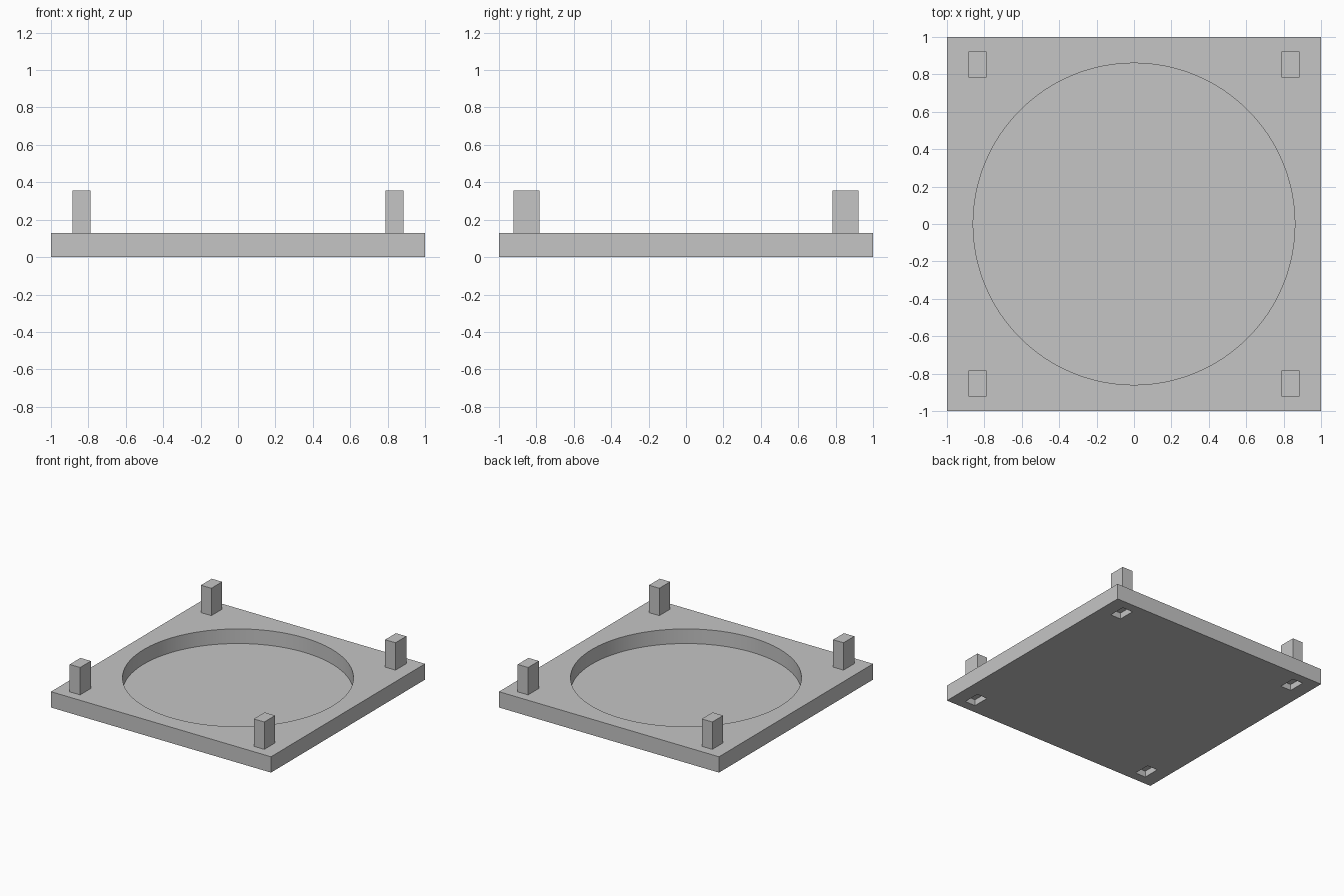
import bpy
import bmesh
import math

if "Cube" in bpy.data.objects:
    bpy.data.objects.remove(bpy.data.objects["Cube"], do_unlink=True)

TOP = 0.13          # plate thickness
FLOOR = 0.01        # height of the recess floor
PEG_X, PEG_Y = 0.837, 0.852
PEG_W, PEG_D = 0.095, 0.14

grey = bpy.data.materials.new("light grey")
grey.use_nodes = True
colour = (0.56, 0.56, 0.56, 1)
grey.diffuse_color = colour
grey.node_tree.nodes["Principled BSDF"].inputs["Base Color"].default_value = colour


def finish(name, bm):
    mesh = bpy.data.meshes.new(name)
    bm.to_mesh(mesh)
    bm.free()
    mesh.materials.append(grey)
    obj = bpy.data.objects.new(name, mesh)
    bpy.context.collection.objects.link(obj)
    return obj


def box(name, x, y, w, d, z0, z1):
    bm = bmesh.new()
    bmesh.ops.create_cube(bm, size=1)
    for v in bm.verts:
        v.co = (x + v.co.x * w, y + v.co.y * d, z0 + (v.co.z + 0.5) * (z1 - z0))
    return finish(name, bm)


def disc(name, radius, z0, z1):
    bm = bmesh.new()
    bmesh.ops.create_cone(bm, cap_ends=True, segments=128, radius1=radius,
                          radius2=radius, depth=z1 - z0)
    bmesh.ops.translate(bm, verts=bm.verts, vec=(0, 0, (z0 + z1) / 2))
    return finish(name, bm)


def cut(target, cutter):
    cutter.hide_render = True
    mod = target.modifiers.new("cut", 'BOOLEAN')
    mod.operation = 'DIFFERENCE'
    mod.solver = 'EXACT'
    mod.object = cutter
    bpy.ops.object.select_all(action='DESELECT')
    target.select_set(True)
    bpy.context.view_layer.objects.active = target
    bpy.ops.object.modifier_apply(modifier=mod.name)
    bpy.data.objects.remove(cutter, do_unlink=True)


# Square plate with a round recess
plate = box("base_plate", 0, 0, 2, 2, 0, TOP)
cut(plate, disc("recess_cutter", 0.86, FLOOR, TOP + 0.1))

# Corner pegs on top, matching stacking sockets underneath
for sy, end in ((-1, "front"), (1, "back")):
    for sx, side in ((1, "left"), (-1, "right")):
        x, y = sx * PEG_X, sy * PEG_Y
        cut(plate, box("socket_cutter", x, y, PEG_W, PEG_D, -0.1, 0.05))
        box(f"{end}_{side}_peg", x, y, PEG_W, PEG_D, TOP - 0.01, 0.355)

# Smooth recess wall, sharp edges elsewhere
bpy.ops.object.select_all(action='DESELECT')
plate.select_set(True)
bpy.context.view_layer.objects.active = plate
bpy.ops.object.shade_smooth_by_angle(angle=math.radians(30))
